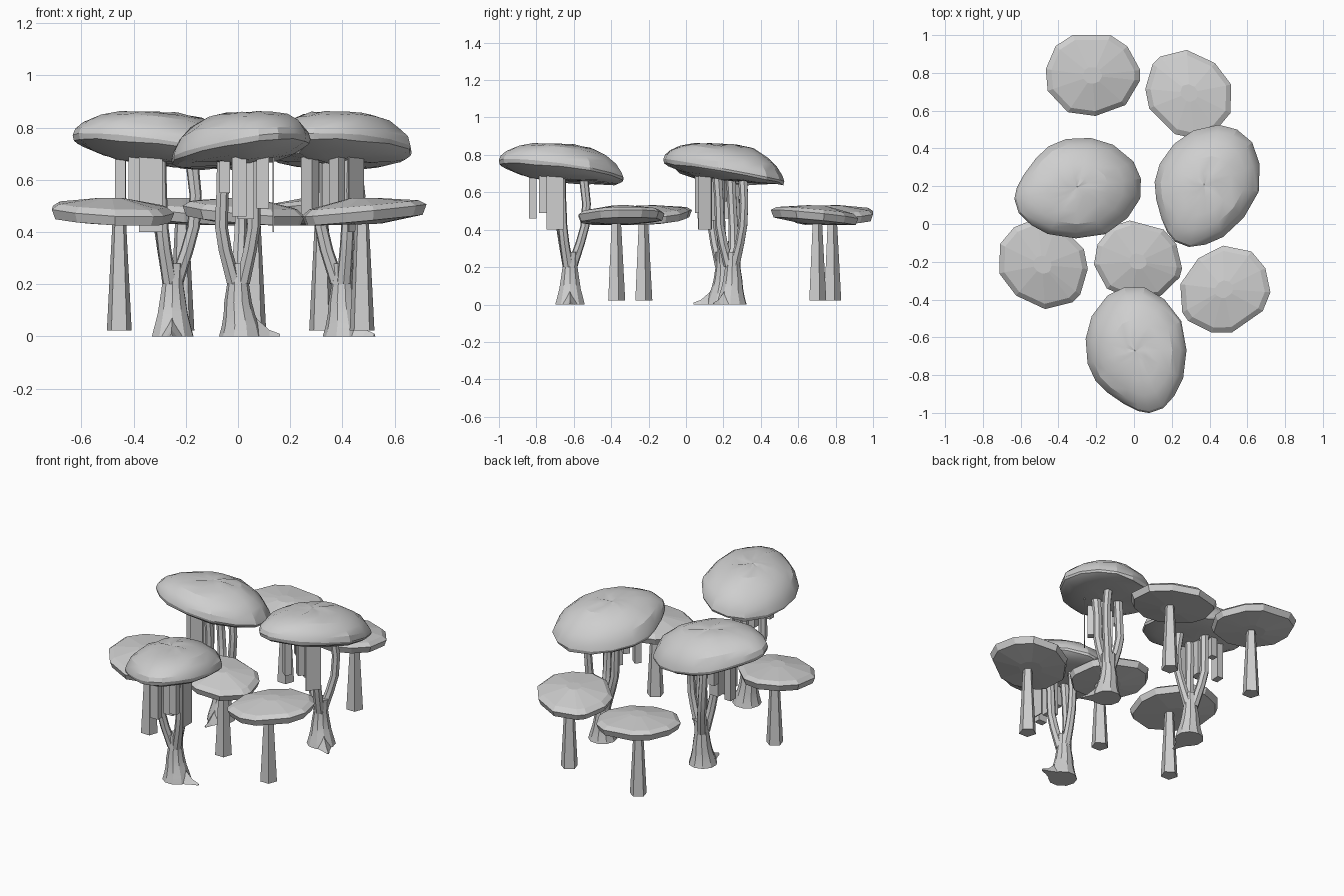
import bpy, math, random
from mathutils import Vector, Matrix

random.seed(4)
cube = bpy.data.objects.get("Cube")
if cube:
    bpy.data.objects.remove(cube)

grey = bpy.data.materials.new("stone_grey")
grey.use_nodes = True
colour = (0.62, 0.62, 0.62, 1)
grey.diffuse_color = colour
grey.node_tree.nodes["Principled BSDF"].inputs["Base Color"].default_value = colour


def loft(name, rings, smooth=0):
    """Skin a list of equal-sized rings, closing both ends with a fan."""
    n = len(rings[0])
    verts = [Vector(p) for ring in rings for p in ring]
    faces = []
    for r in range(len(rings) - 1):
        for i in range(n):
            a, b = r * n + i, r * n + (i + 1) % n
            faces.append((a, b, b + n, a + n))
    for r, flip in ((0, True), (len(rings) - 1, False)):
        hub = len(verts)
        verts.append(sum((Vector(p) for p in rings[r]), Vector()) / n)
        for i in range(n):
            a, b = r * n + i, r * n + (i + 1) % n
            faces.append((b, a, hub) if flip else (a, b, hub))
    mesh = bpy.data.meshes.new(name)
    mesh.from_pydata(verts, [], faces)
    mesh.materials.append(grey)
    if smooth:
        mesh.shade_smooth()
        mesh.set_sharp_from_angle(angle=math.radians(smooth))
    return mesh


def circle(x, y, z, radius, sides):
    return [(x + radius * math.cos(math.tau * i / sides),
             y + radius * math.sin(math.tau * i / sides), z) for i in range(sides)]


def tube(name, path, sides, smooth=0):
    return loft(name, [circle(*p, sides) for p in path], smooth)


def post(name, x, y, low, high, half_x, half_y):
    corners = [(x + i * half_x, y + j * half_y) for i, j in ((-1, -1), (1, -1), (1, 1), (-1, 1))]
    return loft(name, [[(*c, z) for c in corners] for z in (low, high)])


def cap(name, outline, profile, slope, jitter=0.0, smooth=0):
    """Scale an outline by each (scale, height) pair and tilt it, most at the rim."""
    rings = []
    for s, z in profile:
        ring = []
        for x, y in outline:
            wobble = random.uniform(-jitter, jitter) if s < 0.99 else 0
            ring.append((x * s, y * s, z + s * s * (x * slope[0] + y * slope[1]) + wobble))
        rings.append(ring)
    return loft(name, rings, smooth)


def place(name, mesh, matrix):
    obj = bpy.data.objects.new(name, mesh)
    bpy.context.scene.collection.objects.link(obj)
    obj.matrix_world = matrix


# Large tree canopy, a lopsided tilted dome
canopy_outline = [(-.15, -.225), (-.06, -.287), (.01, -.322), (.07, -.333), (.145, -.307),
                  (.205, -.24), (.25, -.15), (.268, 0), (.24, .155), (.15, .27),
                  (.045, .333), (-.06, .333), (-.15, .29), (-.234, .18), (-.266, .06),
                  (-.256, -.07), (-.215, -.16)]
canopy_profile = [(.2, .665), (.5, .668), (.75, .678), (.92, .692), (.985, .70), (1, .718),
                  (.97, .748), (.88, .785), (.72, .82), (.48, .845), (.2, .854)]
canopy = cap("canopy", canopy_outline, canopy_profile, (.14, -.13), .006, 22)

# Trunk with a flared foot, a pointed root and forking branches
trunk = tube("trunk", [(.01, 0, 0, .083), (.01, 0, .04, .072), (.005, 0, .085, .06),
                       (0, 0, .13, .053), (0, 0, .2, .042), (0, .005, .28, .042)], 10, 30)
root = loft("root", [[(x, -w, 0), (x, w, 0), (x, 0, h)]
                     for x, w, h in ((.02, .06, .13), (.08, .04, .06),
                                     (.12, .02, .025), (.16, .006, .01))])
branch_paths = [
    [(-.015, -.01, .20, .03), (-.05, -.035, .33, .027), (-.065, -.05, .42, .026),
     (-.06, -.055, .56, .025), (-.055, -.06, .70, .028)],
    [(.015, -.01, .20, .03), (.045, -.03, .33, .027), (.06, -.04, .42, .026),
     (.06, -.045, .56, .025), (.07, -.05, .70, .028)],
    [(0, .01, .20, .03), (.005, .055, .33, .026), (.01, .08, .42, .025),
     (.01, .088, .54, .024), (0, .07, .70, .026)]]
branches = [tube("branch", path, 7, 35) for path in branch_paths]

# Square hanging roots and one thin sheet below the canopy
hangers = [post("hanging_root", x, y, low, .70, hx, hy)
           for x, y, low, hx, hy in ((.095, -.145, .49, .024, .02), (.005, -.2, .46, .028, .02),
                                     (.135, -.08, .40, .003, .045), (.03, -.085, .45, .032, .03),
                                     (-.05, -.12, .55, .02, .02))]

tree_parts = [("canopy", canopy), ("trunk", trunk), ("root", root)]
tree_parts += [("branch", m) for m in branches] + [("hanging_root", m) for m in hangers]
canopy_shift = Matrix.Translation((.01, -.048, 0))
for label, x, y, turn in (("front", 0, -.62, 0), ("right", -.25, .2, -92), ("left", .40, .25, -40)):
    stand = Matrix.Translation((x, y, 0)) @ Matrix.Rotation(math.radians(turn), 4, "Z")
    for part, mesh in tree_parts:
        place(f"{label}_tree_{part}", mesh, stand @ canopy_shift if part == "canopy" else stand)

# Small trees: faceted disc on a tapering five-sided stem
disc_outline = [(.253, .03), (.185, .155), (.095, .215), (-.105, .215), (-.195, .157),
                (-.247, .035), (-.237, -.08), (-.13, -.193), (.016, -.213),
                (.175, -.155), (.253, -.025)]
disc = cap("disc", disc_outline, [(.3, .43), (.94, .445), (1, .482), (.88, .503), (.2, .53)],
           (-.09, .04))
stem = tube("stem", [(0, 0, .022, .05), (0, 0, .43, .028), (0, 0, .48, .026)], 5)

# Disc centre, turn, size and stem position
small_trees = [("back_right", -.22, .785, 0, 1, -.215, .78),
               ("back_left", .293, .695, 135, .97, .32, .70),
               ("side_right", -.485, -.217, -45, 1, -.455, -.23),
               ("middle", .02, -.2, -15, .93, .06, -.23),
               ("side_left", .475, -.345, 215, .99, .475, -.375)]
for label, x, y, turn, size, sx, sy in small_trees:
    spin = Matrix.Rotation(math.radians(turn), 4, "Z") @ Matrix.Diagonal((size, size, 1, 1))
    place(f"{label}_disc", disc, Matrix.Translation((x, y, 0)) @ spin)
    place(f"{label}_stem", stem, Matrix.Translation((sx, sy, 0)) @ Matrix.Rotation(.3, 4, "Z"))
